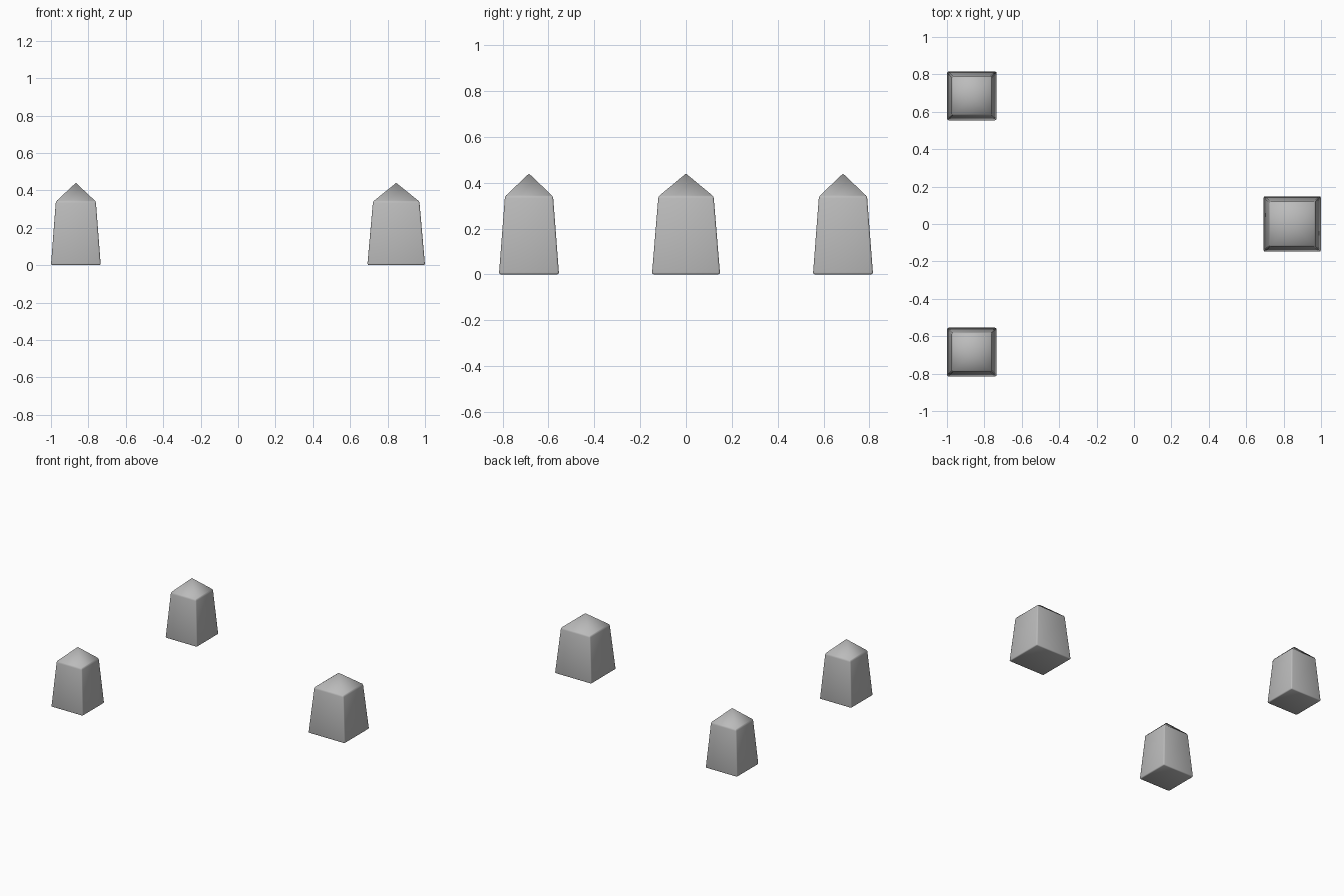
import bpy
import bmesh

cube = bpy.data.objects.get("Cube")
if cube:
    bpy.data.objects.remove(cube)

stone = bpy.data.materials.new("stone grey")
stone.use_nodes = True
stone.diffuse_color = (0.5, 0.5, 0.5, 1)
stone.node_tree.nodes["Principled BSDF"].inputs["Base Color"].default_value = (0.5, 0.5, 0.5, 1)

SHOULDER, PEAK = 0.34, 0.44


def stone_post(name, x, y, base, top):
    """Tapered square post with a pyramid cap; base and top are (half x, half y)."""
    bm = bmesh.new()
    corners = [(-1, -1), (1, -1), (1, 1), (-1, 1)]
    low = [bm.verts.new((sx * base[0], sy * base[1], 0)) for sx, sy in corners]
    high = [bm.verts.new((sx * top[0], sy * top[1], SHOULDER)) for sx, sy in corners]
    apex = bm.verts.new((0, 0, PEAK))
    bm.faces.new(low[::-1])
    for i in range(4):
        j = (i + 1) % 4
        bm.faces.new((low[i], low[j], high[j], high[i]))
        bm.faces.new((high[i], high[j], apex))

    # Soften every edge except the ridges that meet at the peak
    edges = [e for e in bm.edges if apex not in e.verts]
    bmesh.ops.bevel(bm, geom=edges, offset=0.008, segments=2, profile=0.5,
                    affect='EDGES', clamp_overlap=True)
    bmesh.ops.recalc_face_normals(bm, faces=bm.faces[:])
    for face in bm.faces:
        face.smooth = True

    mesh = bpy.data.meshes.new(name)
    bm.to_mesh(mesh)
    bm.free()
    mesh.materials.append(stone)
    post = bpy.data.objects.new(name, mesh)
    post.location = (x, y, 0)
    bpy.context.scene.collection.objects.link(post)
    return post


# Two slim posts on the right, one wider post on the left
for side, y in (("front", -0.685), ("back", 0.685)):
    stone_post(f"{side}_right_post", -0.867, y, (0.133, 0.131), (0.107, 0.105))
stone_post("left_post", 0.846, 0, (0.154, 0.149), (0.124, 0.121))
